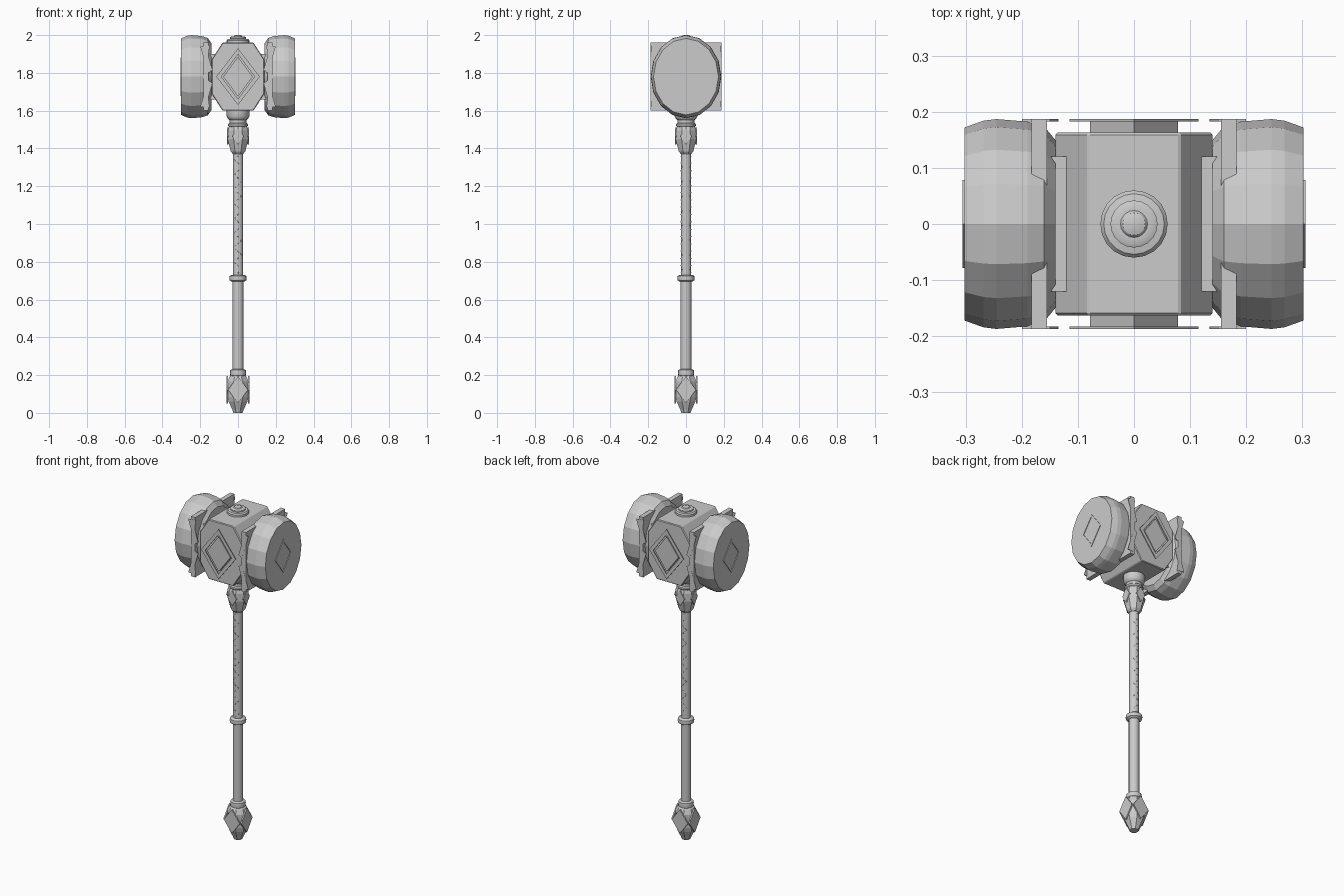
import bpy, bmesh
from math import pi, sin, cos
from mathutils import Vector

if "Cube" in bpy.data.objects:
    bpy.data.objects.remove(bpy.data.objects["Cube"])

CZ = 1.78  # height of the head centre


def finish(name, bm, smooth=False):
    bmesh.ops.remove_doubles(bm, verts=bm.verts, dist=1e-5)
    bmesh.ops.recalc_face_normals(bm, faces=bm.faces)
    me = bpy.data.meshes.new(name)
    bm.to_mesh(me)
    bm.free()
    ob = bpy.data.objects.new(name, me)
    bpy.context.collection.objects.link(ob)
    if smooth:
        bpy.ops.object.select_all(action='DESELECT')
        bpy.context.view_layer.objects.active = ob
        ob.select_set(True)
        bpy.ops.object.shade_smooth_by_angle(angle=0.6)
    return ob


def lathe(name, profile, n, place, phase=0.0, smooth=False):
    """Closed ring stack; place(a, b, h) maps a ring point to space."""
    bm = bmesh.new()
    rings = []
    for r, h in profile:
        rings.append([bm.verts.new(place(r * cos(2 * pi * i / n + phase),
                                         r * sin(2 * pi * i / n + phase), h))
                      for i in range(n)])
    for lo, hi in zip(rings, rings[1:]):
        for i in range(n):
            j = (i + 1) % n
            bm.faces.new((lo[i], lo[j], hi[j], hi[i]))
    bm.faces.new(rings[0])
    bm.faces.new(rings[-1])
    return finish(name, bm, smooth)


def upright(a, b, h):
    return Vector((a, b, h))


def prism(name, outline, h0, h1, place, hole=None):
    """Extruded outline, or a frame when a hole outline is given."""
    bm = bmesh.new()
    n = len(outline)
    loops = [(outline, h0), (outline, h1)]
    if hole:
        loops += [(hole, h1), (hole, h0)]
    rings = [[bm.verts.new(place(u, v, h)) for u, v in pts] for pts, h in loops]
    pairs = list(zip(rings, rings[1:]))
    if hole:
        pairs.append((rings[-1], rings[0]))
    for a, b in pairs:
        for i in range(n):
            j = (i + 1) % n
            bm.faces.new((a[i], a[j], b[j], b[i]))
    if not hole:
        bm.faces.new(rings[0])
        bm.faces.new(rings[-1])
    return finish(name, bm)


def diamond(w, h):
    return [(w, 0), (0, h), (-w, 0), (0, -h)]


def on_y(s, z):
    return lambda u, v, h: Vector((u, s * h, z + v))


def on_x(s, z):
    return lambda u, v, h: Vector((s * h, u, z + v))


# Octagonal centre block of the head, slightly bevelled front and back
octo = [(.14, -.09), (.14, .09), (.082, .18), (-.082, .18),
        (-.14, .09), (-.14, -.09), (-.082, -.18), (.082, -.18)]
block = prism("head_block", octo, -.163, .163, on_y(1, CZ))
bev = block.modifiers.new("edge", 'BEVEL')
bev.width = .004
bev.segments = 1

# Core beam that joins the two striking drums
prism("head_core", [(.12, -.12), (.12, .12), (-.12, .12), (-.12, -.12)],
      -.2, .2, on_x(1, CZ))

for s, side in ((-1, "left"), (1, "right")):
    # Oval striking drum
    lathe(side + "_drum",
          [(.80, .140), (.93, .160), (.975, .19), (1, .245), (.985, .268), (.92, .302)],
          16, lambda a, b, h, s=s: Vector((s * h, .187 * a, CZ + .22 * b)))
    # Diamond on the striking face
    prism(side + "_face_diamond", diamond(.078, .102), .30, .3055, on_x(s, CZ),
          diamond(.066, .086))
    # Square bracket plate between block and drum
    prism(side + "_bracket", [(.187, -.18), (.187, .18), (-.187, .18), (-.187, -.18)],
          .155, .183, on_x(s, CZ))
    # Thin pointed trims over the bracket edge
    for f, face in ((-1, "front"), (1, "back")):
        for t, end in ((1, "upper"), (-1, "lower")):
            trim = [(.135, .035), (.157, .02), (.185, .11), (.2, .16),
                    (.15, .165), (.157, .11)]
            prism(f"{side}_{face}_{end}_trim", [(s * u, t * v) for u, v in trim],
                  .183, .1875, on_y(f, CZ))

# Raised diamonds on front and back of the block
for f, face in ((-1, "front"), (1, "back")):
    prism(face + "_diamond_frame", diamond(.115, .15), .183, .187, on_y(f, CZ),
          diamond(.088, .118))
    prism(face + "_diamond_plate", diamond(.078, .105), .163, .184, on_y(f, CZ))

# Stepped cap on top of the head
lathe("top_cap", [(.06, 1.955), (.06, 1.972), (.054, 1.979), (.042, 1.981), (.042, 1.989),
                  (.036, 1.992), (.024, 1.992), (.02, 1.997), (.010, 2.0)],
      20, upright, smooth=True)

# Neck rings under the head
lathe("neck_rings", [(.045, 1.51), (.052, 1.52), (.052, 1.53), (.045, 1.536), (.045, 1.55),
                     (.053, 1.556), (.06, 1.57), (.06, 1.605)], 16, upright, smooth=True)

# Faceted collar
lathe("collar", [(.030, 1.37), (.042, 1.385), (.060, 1.45), (.058, 1.495), (.046, 1.53)],
      8, upright, pi / 8)

# Upper shaft, middle ring and grip
lathe("shaft", [(.027, .70), (.027, 1.40)], 12, upright, pi / 12, True)
lathe("middle_ring", [(.034, .695), (.044, .702), (.046, .713), (.044, .724), (.034, .731)],
      16, upright, smooth=True)
lathe("grip", [(.029, .2), (.029, .70)], 12, upright, pi / 12, True)

# Pommel ring and faceted pommel
lathe("pommel_ring", [(.032, .19), (.041, .198), (.043, .212), (.041, .226), (.03, .232)],
      16, upright, smooth=True)
lathe("pommel", [(.026, 0), (.034, .02), (.054, .06), (.06, .085), (.06, .165),
                 (.048, .192), (.036, .2)], 8, upright, pi / 8)

# Diamond plates on the four sides of pommel and collar
for axis, maker in (("y", on_y), ("x", on_x)):
    for s in (-1, 1):
        tag = f"{axis}_{'plus' if s > 0 else 'minus'}"
        prism("pommel_diamond_" + tag, diamond(.053, .072), .052, .060, maker(s, .122))
        prism("collar_diamond_" + tag, diamond(.03, .045), .05, .058, maker(s, 1.465))

# Zigzag inlay along the upper shaft, front and back
for f, face in ((-1, "front"), (1, "back")):
    cu = bpy.data.curves.new(face + "_inlay", 'CURVE')
    cu.dimensions = '3D'
    cu.bevel_depth = .0025
    cu.bevel_resolution = 0
    sp = cu.splines.new('POLY')
    count = 33
    sp.points.add(count - 1)
    for i, p in enumerate(sp.points):
        a = .75 * (0, 1, 0, -1)[i % 4]
        p.co = (.0265 * sin(a), f * .0265 * cos(a), .74 + .62 * i / (count - 1), 1)
    bpy.context.collection.objects.link(bpy.data.objects.new(face + "_inlay", cu))
